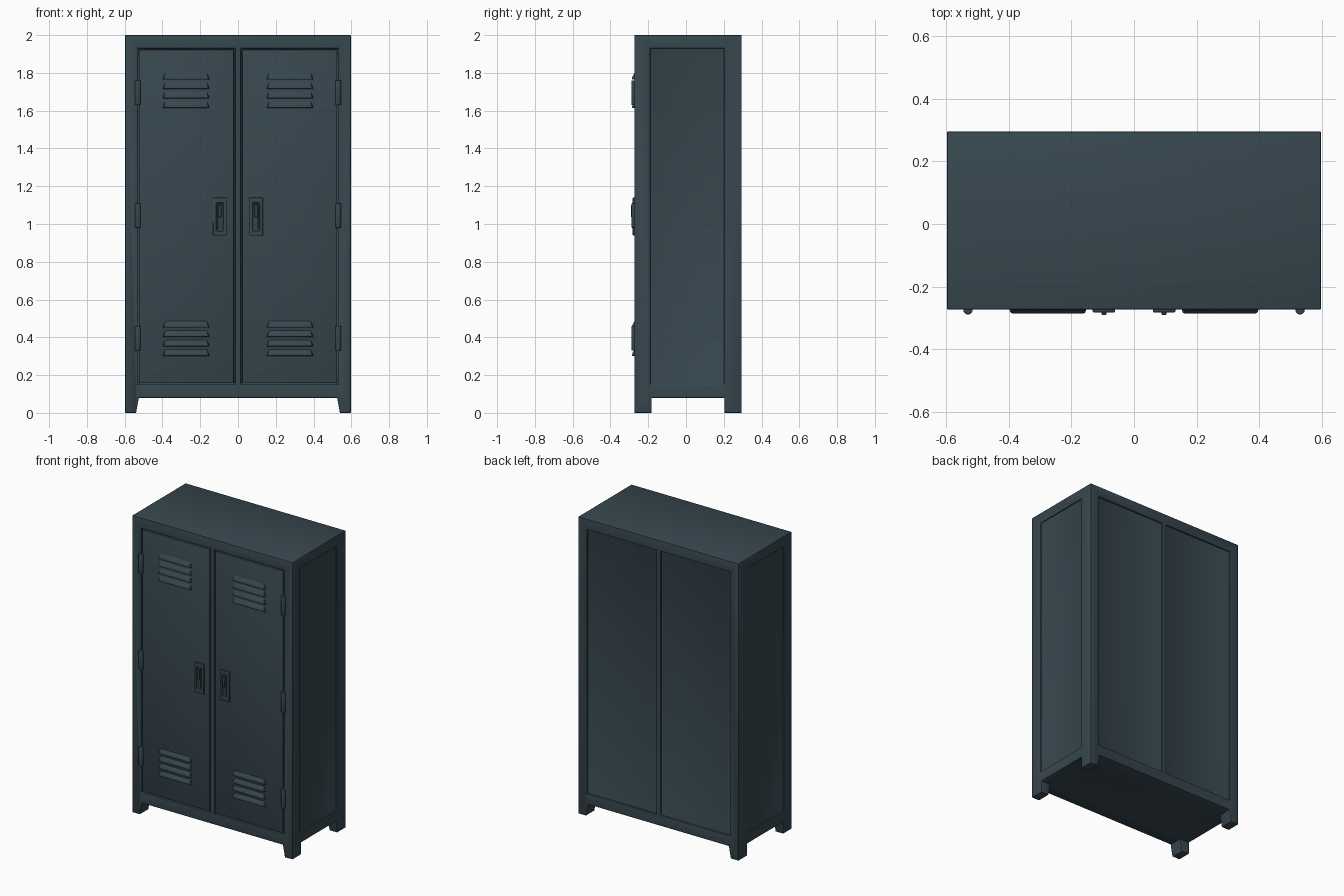
import bpy, bmesh, math

if "Cube" in bpy.data.objects:
    bpy.data.objects.remove(bpy.data.objects["Cube"])

steel = bpy.data.materials.new("dark slate steel")
steel.diffuse_color = (0.038, 0.063, 0.078, 1)
steel.use_nodes = True
steel.node_tree.nodes["Principled BSDF"].inputs["Base Color"].default_value = steel.diffuse_color


def mesh_obj(name, bm):
    bmesh.ops.recalc_face_normals(bm, faces=bm.faces)
    me = bpy.data.meshes.new(name)
    bm.to_mesh(me)
    bm.free()
    me.materials.append(steel)
    ob = bpy.data.objects.new(name, me)
    bpy.context.collection.objects.link(ob)
    return ob


def box(name, x, y, z):
    """Box from (min, max) ranges."""
    bm = bmesh.new()
    bmesh.ops.create_cube(bm, size=1)
    for v in bm.verts:
        v.co = [r[0] + (c + 0.5) * (r[1] - r[0]) for c, r in zip(v.co, (x, y, z))]
    return mesh_obj(name, bm)


def activate(ob):
    bpy.ops.object.select_all(action='DESELECT')
    bpy.context.view_layer.objects.active = ob
    ob.select_set(True)


def cut(ob, cutter):
    m = ob.modifiers.new("cut", 'BOOLEAN')
    m.operation, m.solver, m.object = 'DIFFERENCE', 'EXACT', cutter
    activate(ob)
    bpy.ops.object.modifier_apply(modifier=m.name)
    bpy.data.objects.remove(cutter, do_unlink=True)


def soften(ob, width, segments=2):
    m = ob.modifiers.new("soft edges", 'BEVEL')
    m.width, m.segments, m.limit_method = width, segments, 'ANGLE'
    m.angle_limit = math.radians(30)
    activate(ob)
    bpy.ops.object.modifier_apply(modifier=m.name)
    bpy.ops.object.shade_smooth_by_angle(angle=math.radians(35))


F, B = -0.273, 0.295          # front and back planes
LOW, HIGH = 0.15, 1.93        # panel bottom and top

# Cabinet shell with legs
body = box("cabinet_body", (-0.597, 0.597), (F, B), (0, 2))
slot = box("leg_slot", (-0.525, 0.525), (-1, 1), (-0.02, 0.08))
for v in slot.data.vertices:  # legs taper towards the floor
    if v.co.z < 0:
        v.co.x *= 1.035
cut(body, slot)
cut(body, box("side_slot", (-1, 1), (-0.182, 0.203), (-0.02, 0.08)))
for s in (-1, 1):
    panel_x = sorted((s * 0.015, s * 0.532))
    cut(body, box("door_opening", panel_x, (F - 0.1, F + 0.02), (LOW, HIGH)))
    cut(body, box("back_recess", panel_x, (B - 0.012, B + 0.1), (LOW, HIGH)))
    cut(body, box("side_recess", sorted((s * 0.589, s * 0.7)), (-0.19, 0.203), (LOW, HIGH)))
soften(body, 0.004)


def louvre(name, cx, z):
    """Pressed vent slat: sloping hood, open side down."""
    bm = bmesh.new()
    rings = []
    for s in (-1, 1):
        pts = [(0.127, F + 0.008, 0), (0.119, F - 0.012, 0),
               (0.117, F - 0.012, 0.012), (0.108, F + 0.008, 0.046)]
        rings.append([bm.verts.new((cx + s * x, y, z + dz)) for x, y, dz in pts])
    a, b = rings
    bm.faces.new(a)
    bm.faces.new(b)
    for i in range(4):
        j = (i + 1) % 4
        bm.faces.new((a[i], a[j], b[j], b[i]))
    soften(mesh_obj(name, bm), 0.004)


for s, side in ((-1, "left"), (1, "right")):
    # Door
    door = box(side + "_door", sorted((s * 0.022, s * 0.525)), (F + 0.001, F + 0.025),
               (LOW + 0.007, HIGH - 0.007))
    soften(door, 0.005)

    # Vents
    for base, where in ((1.615, "upper"), (0.302, "lower")):
        for i in range(4):
            louvre(f"{side}_{where}_vent_slat_{i + 1}", s * 0.275, base + i * 0.05)

    # Hinges
    for i, z in enumerate((0.395, 1.045, 1.695)):
        bm = bmesh.new()
        bmesh.ops.create_cone(bm, cap_ends=True, segments=16, radius1=0.015,
                              radius2=0.015, depth=0.13)
        bmesh.ops.translate(bm, verts=bm.verts, vec=(s * 0.53, F - 0.001, z))
        soften(mesh_obj(f"{side}_hinge_{i + 1}", bm), 0.003)

    # Handle plate with recess, and latch
    cx = s * 0.096
    plate = box(side + "_handle_plate", (cx - 0.036, cx + 0.036), (F - 0.009, F + 0.01),
                (0.938, 1.14))
    cut(plate, box("recess", (cx - 0.019, cx + 0.019), (F - 0.1, F - 0.001), (0.962, 1.113)))
    soften(plate, 0.005)
    soften(box(side + "_latch_slide", (cx - 0.012, cx + 0.012), (F - 0.007, F + 0.005),
               (0.97, 1.105)), 0.003)
    soften(box(side + "_latch_lever", (cx - 0.008, cx + 0.008), (F - 0.018, F),
               (1.035, 1.1)), 0.004)
